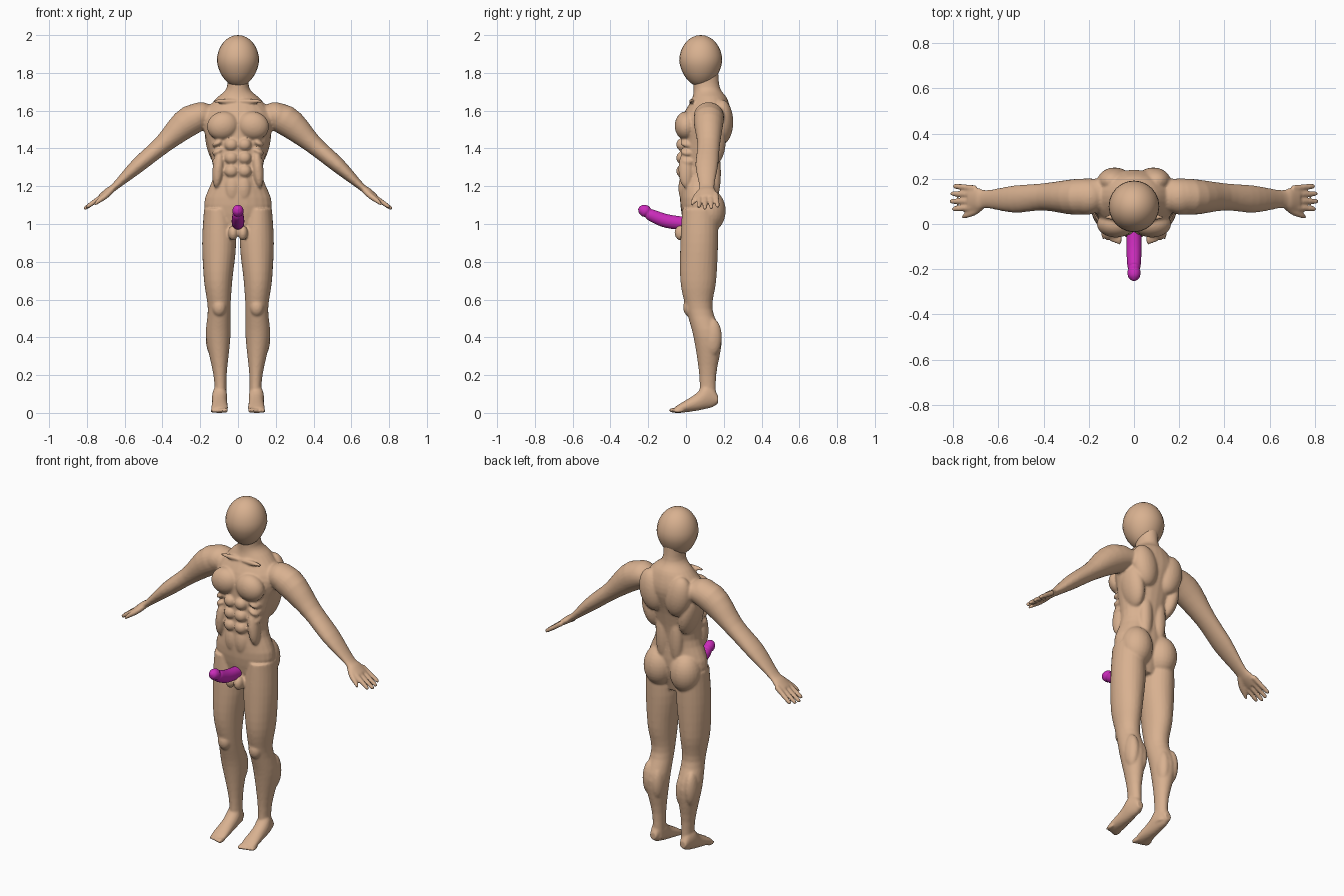
import bpy, bmesh, math
from mathutils import Vector, Matrix

default_cube = bpy.data.objects.get("Cube")
if default_cube:
    bpy.data.objects.remove(default_cube, do_unlink=True)


def make_material(name, colour):
    material = bpy.data.materials.new(name)
    material.use_nodes = True
    material.diffuse_color = (*colour, 1)
    shader = next(node for node in material.node_tree.nodes if node.type == 'BSDF_PRINCIPLED')
    shader.inputs["Base Color"].default_value = (*colour, 1)
    return material


skin = make_material("tan skin", (.69, .44, .28))
purple = make_material("bright purple", (.6, .025, .5))


def finish(bm, name, material):
    bmesh.ops.recalc_face_normals(bm, faces=bm.faces)
    for face in bm.faces:
        face.smooth = True
    mesh = bpy.data.meshes.new(name)
    bm.to_mesh(mesh)
    bm.free()
    mesh.materials.append(material)
    part = bpy.data.objects.new(name, mesh)
    bpy.context.scene.collection.objects.link(part)
    return part


def blend(rows, steps=4):
    """Fill in a smooth curve through the given rows of numbers."""
    rows = [Vector(row) for row in rows]
    padded = [rows[0], *rows, rows[-1]]
    result = []
    for before, start, end, after in zip(padded, padded[1:], padded[2:], padded[3:]):
        for step in range(steps):
            t = step / steps
            leave, arrive = (end - before) / 2, (after - start) / 2
            ease = t * t * (3 - 2 * t)
            result.append(start * (1 - ease) + end * ease
                          + leave * (t * (1 - t) ** 2) - arrive * (t * t * (1 - t)))
    return result + [rows[-1]]


def loft(bm, rings, sides=24):
    """Closed skin through rings given as (centre, first axis, second axis)."""
    angles = [math.tau * i / sides for i in range(sides)]
    loops = [[bm.verts.new(centre + first * math.cos(a) + second * math.sin(a)) for a in angles]
             for centre, first, second in rings]
    for lower, upper in zip(loops, loops[1:]):
        for i in range(sides):
            j = (i + 1) % sides
            bm.faces.new((lower[i], lower[j], upper[j], upper[i]))
    bm.faces.new(loops[0][::-1])
    bm.faces.new(loops[-1])


def column(bm, rows, side=1):
    """Upright loft from rows of (height, inner, outer, front, back)."""
    rings = []
    for z, inner, outer, front, back in blend(rows):
        centre = Vector((side * (inner + outer) / 2, (front + back) / 2, z))
        rings.append((centre, Vector(((outer - inner) / 2, 0, 0)), Vector((0, (back - front) / 2, 0))))
    loft(bm, rings)


def tube(bm, rows, across, side=1):
    """Loft along a path from rows of (x, y, z, radius across, thickness)."""
    rows = blend(rows)
    points = [Vector((side * row[0], row[1], row[2])) for row in rows]
    rings = []
    for i, (point, row) in enumerate(zip(points, rows)):
        along = (points[min(i + 1, len(points) - 1)] - points[max(i - 1, 0)]).normalized()
        first = Vector(across)
        first = (first - along * first.dot(along)).normalized()
        rings.append((point, first * row[3], along.cross(first) * row[4]))
    loft(bm, rings)


def ball(bm, centre, size, tilt=0):
    matrix = Matrix.Translation(centre) @ Matrix.Rotation(tilt, 4, 'Y') @ Matrix.Diagonal((*size, 1))
    bmesh.ops.create_uvsphere(bm, u_segments=24, v_segments=16, radius=1, matrix=matrix)


body = bmesh.new()


def muscle_pair(centre, size, tilt=0):
    x, y, z = centre
    for side in (1, -1):
        ball(body, (side * x, y, z), size, side * tilt)


# Torso and neck: height, half width, front, back
torso = [(.94, .1, 0, .13), (1.1, .18, -.03, .17), (1.26, .13, -.03, .17), (1.42, .16, -.03, .2),
         (1.56, .19, -.02, .24), (1.66, .12, .03, .22), (1.72, .06, .04, .18), (1.82, .06, .03, .17)]
column(body, [(z, -width, width, front, back) for z, width, front, back in torso])

leg = [(1.08, .03, .18, -.02, .17), (.9, .01, .19, -.03, .17), (.7, .03, .18, -.03, .16),
       (.55, .04, .16, 0, .14), (.4, .04, .17, .04, .19), (.2, .06, .13, .07, .16), (.05, .06, .12, .07, .16)]

# Arm from shoulder to the end of the palm
arm = [(.12, .13, 1.58, .07, .05), (.25, .12, 1.55, .08, .08), (.4, .12, 1.42, .06, .05),
       (.53, .11, 1.31, .06, .04), (.65, .11, 1.2, .04, .02), (.69, .11, 1.17, .05, .02),
       (.73, .11, 1.14, .05, .015)]

thumb = [(.66, .1, 1.19, .02, .016), (.7, .06, 1.15, .018, .016),
         (.74, .04, 1.12, .014, .012), (.76, .03, 1.1, .006, .006)]

# Foot from heel to ball: distance back, half width, bottom, top
foot = [(.17, .02, .05, .09), (.14, .03, .03, .14), (.1, .04, .02, .15),
        (.05, .04, .01, .1), (-.03, .045, 0, .05), (-.06, .04, 0, .03)]

for side in (1, -1):
    column(body, leg, side)
    tube(body, arm, (0, 1, 0), side)
    tube(body, thumb, (0, 1, 0), side)
    loft(body, [(Vector((side * .097, y, (bottom + top) / 2)), Vector((width, 0, 0)),
                 Vector((0, 0, (top - bottom) / 2))) for y, width, bottom, top in blend(foot)])
    # Fingers fan out from the palm, the middle ones reaching furthest
    for i in range(4):
        reach = .12 - .012 * abs(i - 1.7)
        root = .158 - .028 * i
        spread = .01 - .006 * i
        finger = [(.7 + reach * t, root + spread * t, 1.16 - .7 * reach * t, radius, radius)
                  for t, radius in ((0, .014), (.5, .013), (.9, .011), (1, .006))]
        tube(body, finger, (0, 1, 0), side)
    # Toes shrink toward the outside
    for i in range(5):
        radius = .014 - .001 * i
        ball(body, (side * (.064 + .018 * i), .005 * i - .062, radius), (radius * .8, .03, radius))

# Chest, shoulders and collarbones
muscle_pair((.08, 0, 1.52), (.085, .06, .075), tilt=.25)
muscle_pair((.21, .12, 1.57), (.085, .08, .07), tilt=.6)
muscle_pair((.06, .03, 1.65), (.075, .014, .012))
# Shoulder blades, sides of the back and lower back
muscle_pair((.085, .19, 1.54), (.075, .06, .12), tilt=.2)
muscle_pair((.12, .13, 1.43), (.05, .08, .13), tilt=.2)
muscle_pair((.045, .15, 1.27), (.04, .035, .15))
# Abdomen and ribs
for row in range(3):
    muscle_pair((.035, -.02, 1.42 - .07 * row), (.036, .032, .034))
    muscle_pair((.105, .01, 1.43 - .045 * row), (.035, .04, .018), tilt=.5)
muscle_pair((.03, -.01, 1.19), (.04, .03, .075))
muscle_pair((.105, 0, 1.29), (.03, .04, .1), tilt=-.1)
# Buttocks, kneecaps and calves
muscle_pair((.085, .12, 1.07), (.088, .09, .115))
muscle_pair((.1, .02, .56), (.038, .035, .05))
muscle_pair((.135, .14, .4), (.036, .05, .1))
muscle_pair((.08, .14, .38), (.036, .048, .1))
# Groin
muscle_pair((.026, -.028, .953), (.026, .033, .04))

# Fuse the parts into one soft skin
body_object = finish(body, "body", skin)
fuse = body_object.modifiers.new("fuse", 'REMESH')
fuse.mode = 'VOXEL'
fuse.voxel_size = .0065
fuse.use_smooth_shade = True
soften = body_object.modifiers.new("soften", 'SMOOTH')
soften.factor = .5
soften.iterations = 5

# Egg-shaped head, narrower at the chin
head = bmesh.new()
ball(head, (0, 0, 0), (.112, .114, .137))
for vertex in head.verts:
    taper = 1 + min(0, vertex.co.z)
    vertex.co = Vector((vertex.co.x * taper, vertex.co.y * taper + .078, vertex.co.z + 1.863))
finish(head, "head", skin)

# Curved purple shaft with a rounded end
shaft = bmesh.new()
shaft_path = [(.02, 1, .034), (-.1, 1.015, .036), (-.18, 1.045, .032), (-.2, 1.058, .027),
              (-.215, 1.068, .032), (-.237, 1.079, .025), (-.25, 1.085, .008)]
tube(shaft, [(0, y, z, radius * .93, radius) for y, z, radius in shaft_path], (1, 0, 0))
finish(shaft, "shaft", purple)
